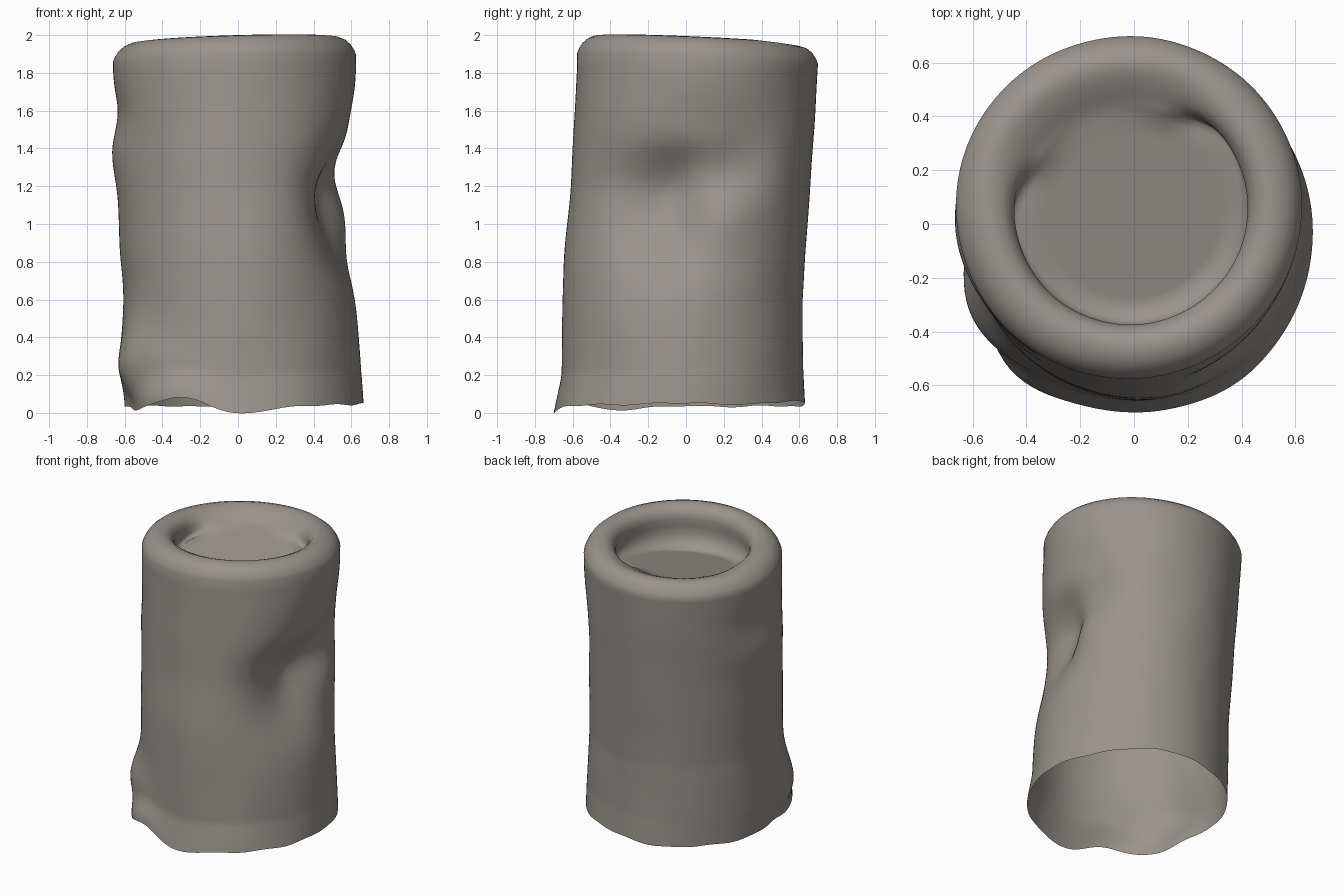
import bpy, bmesh
from math import sin, cos, radians, exp, pi, tau
from mathutils import Vector, noise

if "Cube" in bpy.data.objects:
    bpy.data.objects.remove(bpy.data.objects["Cube"])

SEGMENTS = 128
BODY_ROWS = 72
BODY_TOP = 1.82

# Body extents by height: z, left, right, front, back
EXTENTS = [
    (0.0, -0.61, 0.665, -0.70, 0.63), (0.2, -0.615, 0.65, -0.66, 0.62),
    (0.6, -0.615, 0.635, -0.645, 0.617), (1.84, -0.663, 0.625, -0.575, 0.70)]

# Dents and bulges: angle, height, depth, angular spread, spread up, spread down
DENTS = [
    (-15, 1.14, -0.20, 22, 0.165, 0.25),
    (-2, 1.32, -0.035, 16, 0.08, 0.10),
    (25, 1.30, -0.04, 11, 0.14, 0.10),
    (5, 1.53, -0.03, 20, 0.12, 0.12),
    (16, 1.02, 0.025, 10, 0.10, 0.12),
    (8, 0.82, -0.015, 20, 0.13, 0.12),
    (185, 1.36, 0.022, 16, 0.09, 0.12),
    (185, 1.60, -0.018, 16, 0.08, 0.08),
    (190, 0.68, -0.012, 14, 0.1, 0.15),
    (270, 0.82, 0.012, 20, 0.18, 0.25),
    (204, 0.25, 0.055, 12, 0.14, 0.10),
    (198, 0.02, -0.03, 14, 0.06, 0.06),
    (222, 0.27, 0.03, 12, 0.12, 0.14),
    (226, 0.02, 0.05, 14, 0.08, 0.08)]

# Wavy lower edge: angle, height change, angular spread
EDGE_WAVES = [(240, 0.05, 11), (269, -0.045, 10), (213, -0.02, 12),
              (70, 0.03, 16), (0, 0.015, 30)]

# Rim and recess wall: fraction of body radius, drop below rim, for lip and slope
LIP = [(1.0, 0.10), (0.985, 0.075), (0.955, 0.045), (0.91, 0.02), (0.85, 0.004),
       (0.79, 0.0), (0.73, 0.015), (0.69, 0.045), (0.675, 0.085), (0.685, 0.135),
       (0.685, 0.185)]
SLOPE = [(1.0, 0.10), (0.985, 0.075), (0.955, 0.045), (0.91, 0.022), (0.85, 0.012),
         (0.80, 0.02), (0.75, 0.033), (0.70, 0.05), (0.66, 0.066), (0.62, 0.081),
         (0.58, 0.093)]
FLOOR_SCALES = (0.93, 0.75, 0.5, 0.25)


def smooth(t):
    t = max(0.0, min(1.0, t))
    return t * t * (3 - 2 * t)


def angle_gap(a, degrees):
    return (a - radians(degrees) + pi) % tau - pi


def bell(x, spread):
    return exp(-0.5 * (x / spread) ** 2)


def extents(z):
    for low, high in zip(EXTENTS, EXTENTS[1:]):
        if z <= high[0]:
            break
    t = (z - low[0]) / (high[0] - low[0])
    return [a + (b - a) * t for a, b in zip(low[1:], high[1:])]


def body_point(a, z):
    left, right, front, back = extents(z)
    scale = 1.0
    for angle, height, depth, spread, up, down in DENTS:
        dz = z - height
        scale += depth / 0.63 * bell(angle_gap(a, angle), radians(spread)) * bell(dz, up if dz > 0 else down)
    scale += 0.007 * noise.noise(Vector((cos(a) * 2, sin(a) * 2, z * 3)))
    return Vector(((left + right) / 2 + cos(a) * scale * (right - left) / 2,
                   (front + back) / 2 + sin(a) * scale * (back - front) / 2, z))


def lower_edge(a):
    wave = sum(h * bell(angle_gap(a, angle), radians(s)) for angle, h, s in EDGE_WAVES)
    return 0.035 + wave + 0.006 * sin(11 * a) * sin(3 * a)


def rim_height(p):
    return 1.98 + 0.03 * p.x - 0.045 * p.y


angles = [tau * i / SEGMENTS for i in range(SEGMENTS)]
hub = Vector((0.003, 0.045, 0))
downhill = Vector((cos(radians(-69)), sin(radians(-69)), 0))
rings = []


def floor_height(p):
    return rim_height(p) - 0.19 - 0.25 * (p - hub).dot(downhill)


# Side wall
for j in range(BODY_ROWS):
    z = BODY_TOP * j / (BODY_ROWS - 1)
    ring = []
    for a in angles:
        p = body_point(a, z)
        p.z += lower_edge(a) * (1 - smooth(z / 0.4))
        ring.append(p)
    rings.append(ring)

# Rolled rim with an undercut lip that fades into a slope at the back
for (lip_r, lip_d), (slope_r, slope_d) in zip(LIP, SLOPE):
    ring = []
    for a in angles:
        w = 1 - smooth((abs(angle_gap(a, 111)) - radians(36)) / radians(42))
        r = lip_r + (slope_r - lip_r) * w
        p = hub + (body_point(a, 1.84) - hub) * r
        p.z = rim_height(p) - lip_d - (slope_d - lip_d) * w
        ring.append(p)
    rings.append(ring)

# Sunken tilted floor
edge = rings[-1]
for s in FLOOR_SCALES:
    ring = []
    for q in edge:
        p = hub + (q - hub) * s
        p.z = floor_height(p)
        ring.append(p)
    rings.append(ring)

# Skin the rings and close the floor
bm = bmesh.new()
loops = [[bm.verts.new(p) for p in ring] for ring in rings]
for low, high in zip(loops, loops[1:]):
    for i in range(SEGMENTS):
        k = (i + 1) % SEGMENTS
        bm.faces.new((low[i], low[k], high[k], high[i]))
middle = bm.verts.new((hub.x, hub.y, floor_height(hub)))
for i in range(SEGMENTS):
    bm.faces.new((loops[-1][i], loops[-1][(i + 1) % SEGMENTS], middle))
bm.normal_update()

mesh = bpy.data.meshes.new("dented_can")
bm.to_mesh(mesh)
bm.free()
can = bpy.data.objects.new("dented_can", mesh)
bpy.context.collection.objects.link(can)

# Plain warm grey surface
colour = (0.32, 0.295, 0.27, 1)
material = bpy.data.materials.new("warm_grey")
material.use_nodes = True
material.diffuse_color = colour
material.node_tree.nodes["Principled BSDF"].inputs["Base Color"].default_value = colour
mesh.materials.append(material)
for face in mesh.polygons:
    face.use_smooth = True
